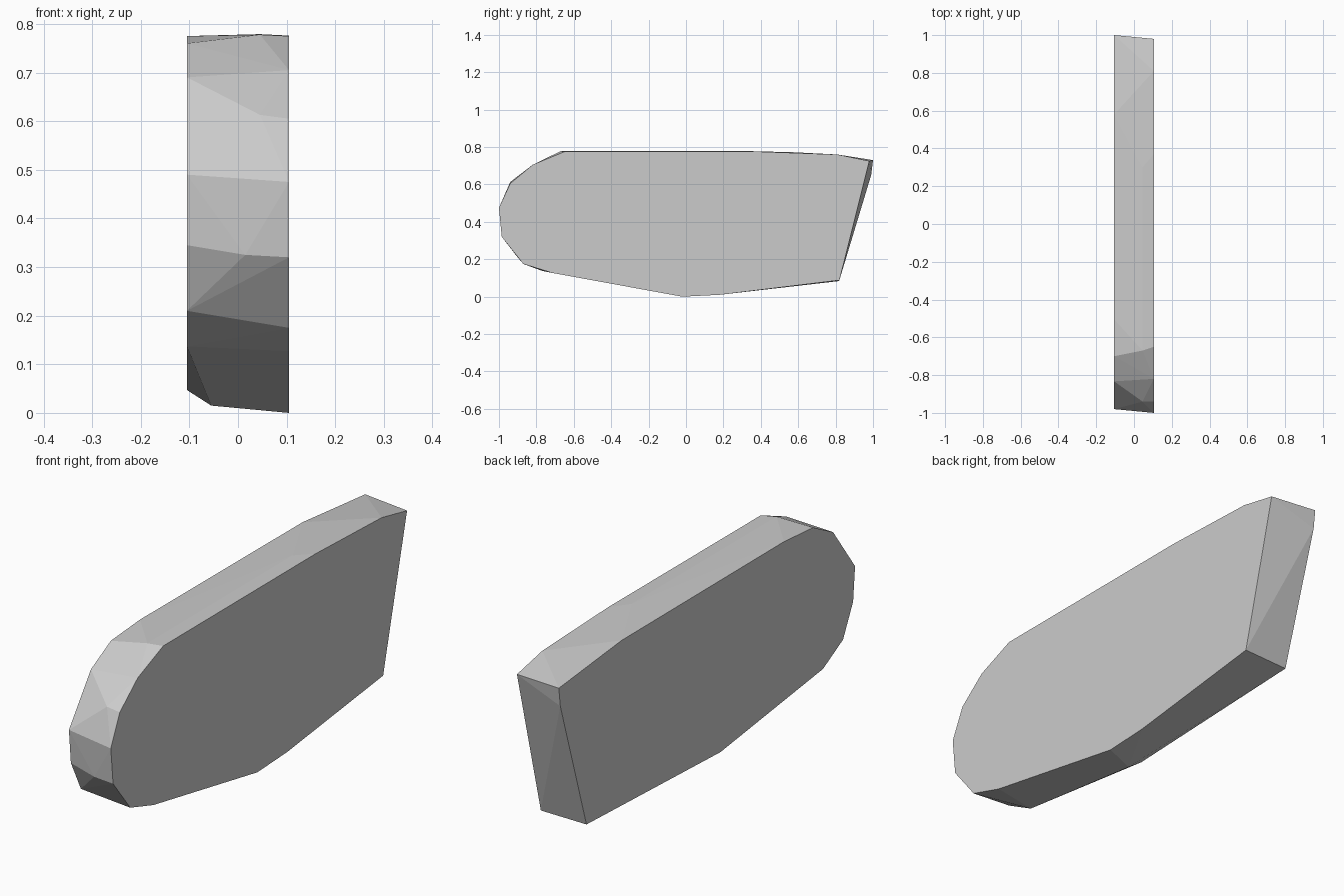
import bpy, bmesh

if "Cube" in bpy.data.objects:
    bpy.data.objects.remove(bpy.data.objects["Cube"])

# Side outlines (y, z): the left and right faces differ slightly
LEFT = [(0.815, 0.083), (0.99, 0.65), (1.0, 0.73), (0.58, 0.772), (-0.505, 0.775),
        (-0.70, 0.76), (-0.833, 0.69), (-0.98, 0.49), (-0.967, 0.345),
        (-0.90, 0.21), (-0.766, 0.137), (-0.08, 0.047)]
RIGHT = [(0.82, 0.088), (0.98, 0.725), (0.81, 0.76), (0.37, 0.776), (-0.65, 0.775),
         (-0.82, 0.705), (-0.94, 0.605), (-1.0, 0.475), (-0.985, 0.32),
         (-0.87, 0.175), (-0.715, 0.127), (-0.02, 0.0), (0.18, 0.01)]
# Chipped corners on the rim between the two faces
RIM = [(0.015, -0.983, 0.325), (0.045, -0.94, 0.613), (0.045, -0.67, 0.778),
       (0.045, 0.30, 0.779), (-0.055, -0.10, 0.015)]
HALF = 0.105

# Solid faceted slab wrapped around both outlines
bm = bmesh.new()
for x, outline in ((-HALF, LEFT), (HALF, RIGHT)):
    for y, z in outline:
        bm.verts.new((x, y, z))
for p in RIM:
    bm.verts.new(p)
res = bmesh.ops.convex_hull(bm, input=bm.verts[:])
bmesh.ops.delete(bm, geom=[v for v in bm.verts if not v.link_faces], context='VERTS')
bmesh.ops.dissolve_limit(bm, angle_limit=0.01, verts=bm.verts[:], edges=bm.edges[:])
bmesh.ops.recalc_face_normals(bm, faces=bm.faces[:])

mesh = bpy.data.meshes.new("slab")
bm.to_mesh(mesh)
bm.free()
slab = bpy.data.objects.new("slab", mesh)
bpy.context.collection.objects.link(slab)

# Plain grey
grey = bpy.data.materials.new("light grey")
grey.diffuse_color = (0.6, 0.6, 0.6, 1)
grey.use_nodes = True
grey.node_tree.nodes["Principled BSDF"].inputs["Base Color"].default_value = grey.diffuse_color
mesh.materials.append(grey)
